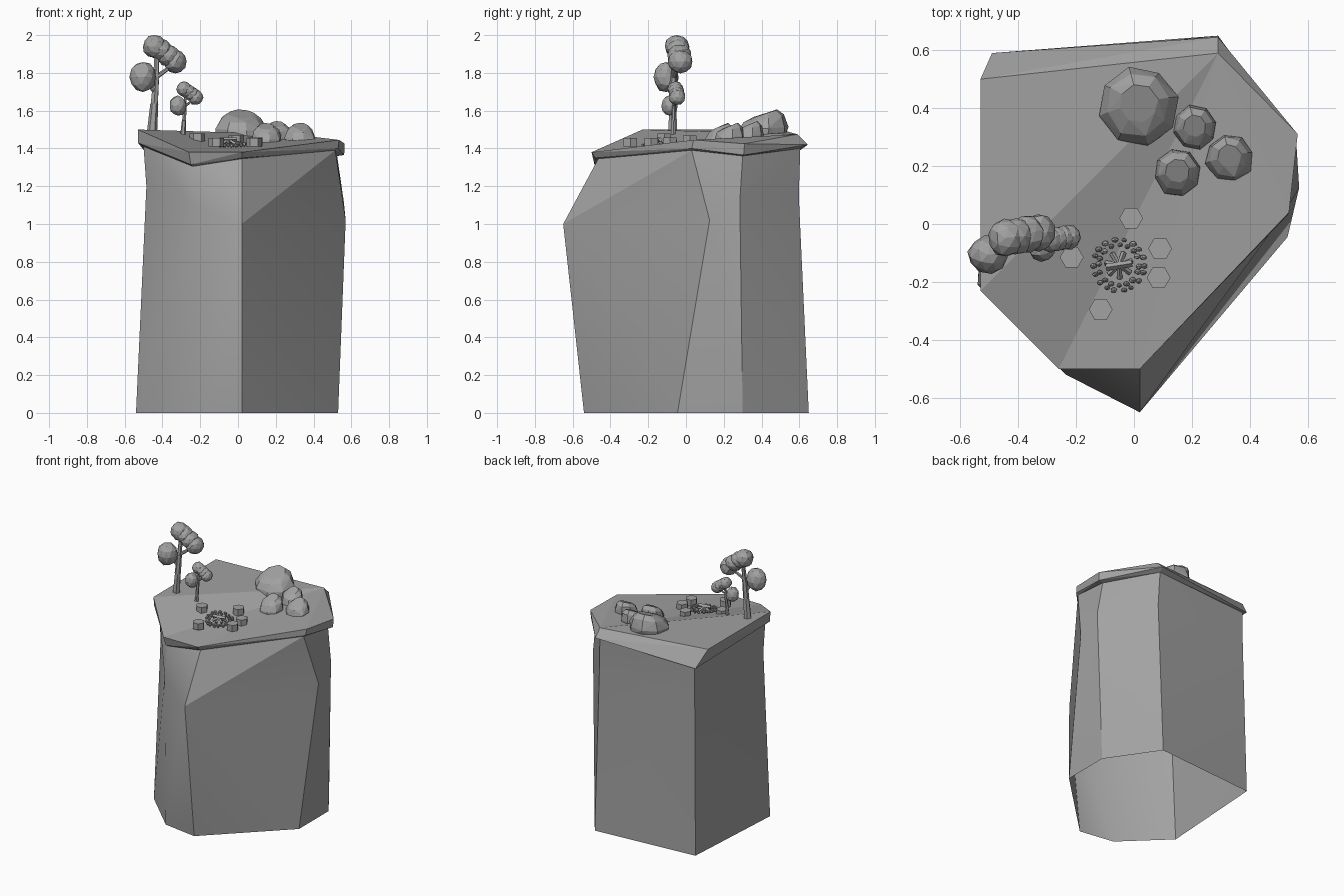
import bpy, bmesh, math, random
from mathutils import Vector, Matrix
from mathutils.bvhtree import BVHTree

cube = bpy.data.objects.get("Cube")
if cube:
    bpy.data.objects.remove(cube, do_unlink=True)

random.seed(4)
grey = bpy.data.materials.new("stone_grey")
grey.use_nodes = True
GREY = (0.36, 0.36, 0.36, 1)
grey.diffuse_color = GREY
grey.node_tree.nodes["Principled BSDF"].inputs["Base Color"].default_value = GREY


def finish(name, bm):
    """Turn a bmesh into a flat shaded object."""
    mesh = bpy.data.meshes.new(name)
    bm.to_mesh(mesh)
    bm.free()
    mesh.materials.append(grey)
    obj = bpy.data.objects.new(name, mesh)
    bpy.context.collection.objects.link(obj)
    return obj


def loft(name, rings, bottom=False, top=False, fan=None):
    """Skin counter-clockwise rings, folding each bent quad outwards."""
    bm = bmesh.new()
    rows = [[bm.verts.new(p) for p in ring] for ring in rings]
    n = len(rows[0])
    for low, high in zip(rows, rows[1:]):
        for i in range(n):
            j = (i + 1) % n
            a, b, c, d = low[i], low[j], high[j], high[i]
            normal = (b.co - a.co).cross(c.co - a.co).normalized()
            bend = (d.co - a.co).dot(normal)
            if abs(bend) < 0.0005:
                bm.faces.new((a, b, c, d))
            elif bend < 0:
                bm.faces.new((a, b, c))
                bm.faces.new((a, c, d))
            else:
                bm.faces.new((a, b, d))
                bm.faces.new((b, c, d))
    if bottom:
        bm.faces.new(rows[0][::-1])
    if top:
        bm.faces.new(rows[-1])
    if fan is not None:
        for k in range(1, n - 1):
            bm.faces.new([rows[-1][(fan + s) % n] for s in (0, k, k + 1)])
    return finish(name, bm)


def blob(bm, centre, radii, rough=0.06, detail=2):
    """Add a faceted lump."""
    verts = bmesh.ops.create_icosphere(bm, subdivisions=detail, radius=1)["verts"]
    turn = Matrix.Rotation(random.uniform(0, 6), 3, 'Z')
    for v in verts:
        p = turn @ v.co * random.uniform(1 - rough, 1 + rough)
        v.co = Vector(centre) + Vector(a * b for a, b in zip(p, radii))


def limb(bm, a, b, r1, r2, sides=6):
    """Add a tapered stick from a to b."""
    a, b = Vector(a), Vector(b)
    axis = b - a
    place = Matrix.Translation((a + b) / 2) @ axis.to_track_quat('Z', 'Y').to_matrix().to_4x4()
    bmesh.ops.create_cone(bm, cap_ends=True, segments=sides, radius1=r1, radius2=r2,
                          depth=axis.length, matrix=place)


# Cliff: open shell with seven corners, starting back right and going round by the front
base = [(-.49, .59, 0), (-.54, -.21, 0), (-.24, -.50, 0), (.02, -.54, 0),
        (.53, -.045, 0), (.53, .30, 0), (.29, .65, 0)]
waist = [(-.47, .57, 1.2), (-.485, -.21, 1.2), (-.235, -.52, 1.1), (.02, -.65, 1.0),
         (.57, .125, 1.02), (.56, .285, 1.12), (.29, .597, 1.15)]
neck = [(-.47, .57, 1.38), (-.50, -.21, 1.41), (-.24, -.465, 1.305), (.02, -.465, 1.345),
        (.515, .03, 1.39), (.525, .30, 1.36), (.28, .605, 1.40)]
cliff = loft("cliff", [base, waist, neck])
bpy.context.view_layer.objects.active = cliff
cliff.select_set(True)
bpy.ops.object.shade_smooth_by_angle(angle=math.radians(22))
cliff.select_set(False)

# Overhanging slab on top
rim = [(-.49, .59, 1.38), (-.53, -.22, 1.43), (-.25, -.485, 1.315), (.02, -.48, 1.35),
       (.53, .03, 1.40), (.562, .305, 1.365), (.29, .645, 1.42)]
crest = [(-.53, .50, 1.5), (-.53, -.23, 1.5), (-.26, -.50, 1.38), (.02, -.50, 1.38),
         (.535, .04, 1.445), (.565, .31, 1.425), (.29, .59, 1.475)]
slab = loft("plateau_slab", [neck, rim, crest], fan=6)
surface = BVHTree.FromPolygons([v.co for v in slab.data.vertices],
                               [p.vertices for p in slab.data.polygons])


def ground(x, y):
    return surface.ray_cast(Vector((x, y, 3)), Vector((0, 0, -1)))[0].z


# Trees: bent trunk, two branches, one round and one long crown
def tree(name, x, y, s, fat):
    root = Vector((x, y, ground(x, y) - 0.01))

    def at(a, b, c):
        return root + Vector((a, b, c)) * s

    def leaf(bm, place, *radii):
        blob(bm, at(*place), [r * s * fat for r in radii], .05)

    trunk = bmesh.new()
    fork, bend = at(.022, .005, .29), at(.012, 0, .15)
    limb(trunk, at(0, 0, 0), bend, .027 * s, .021 * s)
    limb(trunk, bend, fork, .021 * s, .017 * s)
    limb(trunk, fork, at(.025, .02, .42), .017 * s, .012 * s)
    limb(trunk, at(.016, 0, .21), at(-.045, -.03, .28), .012 * s, .009 * s)
    limb(trunk, fork, at(.12, .035, .36), .013 * s, .009 * s)
    finish(name + "_trunk", trunk)
    ball = bmesh.new()
    leaf(ball, (-.048, -.036, .29), .07, .066, .082)
    finish(name + "_round_crown", ball)
    crown = bmesh.new()
    leaf(crown, (.012, .022, .452), .063, .066, .062)
    leaf(crown, (.045, .028, .435), .064, .064, .058)
    leaf(crown, (.085, .035, .405), .062, .064, .058)
    leaf(crown, (.125, .04, .372), .06, .066, .062)
    finish(name + "_long_crown", crown)


tree("tall_tree", -.455, -.07, 1, 1)
tree("small_tree", -.292, -.067, .545, 1.2)

# Boulders: angular wedges that rise towards the back, with a chipped flat top
for name, x, y, r, peak in (("large_boulder", .015, .40, .138, 1.605),
                            ("back_boulder", .21, .33, .08, 1.545),
                            ("front_boulder", .15, .175, .084, 1.535),
                            ("side_boulder", .33, .225, .084, 1.535)):
    foot = ground(x, y) - .03
    rings = []
    for width, height, lean in ((.97, 0, 0), (1, .34, .06), (.82, .68, .14), (.5, .86, .14)):
        ring = []
        for k in range(8):
            a = math.tau * (k + .3) / 8
            w = r * width * random.uniform(.92, 1.04)
            h = height + lean * math.sin(a) * random.uniform(.8, 1.2)
            ring.append((x + w * math.cos(a), y + w * math.sin(a) + .12 * r * height,
                         foot + (peak - foot) * h))
        rings.append(ring)
    loft(name, rings, bottom=True, top=True)

# Hexagonal stools around the fire
for i, (x, y, top) in enumerate([(-.01, .02, 1.468), (.09, -.085, 1.457), (.085, -.185, 1.455),
                                 (-.115, -.295, 1.455), (-.215, -.115, 1.48)]):
    ring = [(x + .041 * math.cos(k * math.pi / 3), y + .041 * math.sin(k * math.pi / 3))
            for k in range(6)]
    loft(f"stool_{i + 1}", [[(a, b, z) for a, b in ring] for z in (top - .046, top)],
         bottom=True, top=True)

# Fire pit: two rings of pebbles and a star of logs
fx, fy = -.052, -.142
fz = ground(fx, fy) + .012
pebbles = bmesh.new()
for count, radius in ((18, .088), (16, .07)):
    for k in range(count):
        a = math.tau * k / count + random.uniform(-.08, .08)
        x, y = fx + radius * math.cos(a), fy + radius * math.sin(a)
        size = random.uniform(.009, .014)
        blob(pebbles, (x, y, ground(x, y) + .012), (size, size * .8, .011), .1, detail=1)
finish("fire_ring_pebbles", pebbles)

logs = bmesh.new()
for k in range(7):
    a = math.tau * k / 7 + .3
    dx, dy = math.cos(a), math.sin(a)
    limb(logs, (fx + .047 * dx, fy + .047 * dy, fz),
         (fx + .004 * dx, fy + .004 * dy, fz + .02), .0095, .008, 4)
limb(logs, (fx - .045, fy - .008, fz + .024), (fx + .045, fy + .006, fz + .024), .012, .012, 4)
finish("fire_logs", logs)
